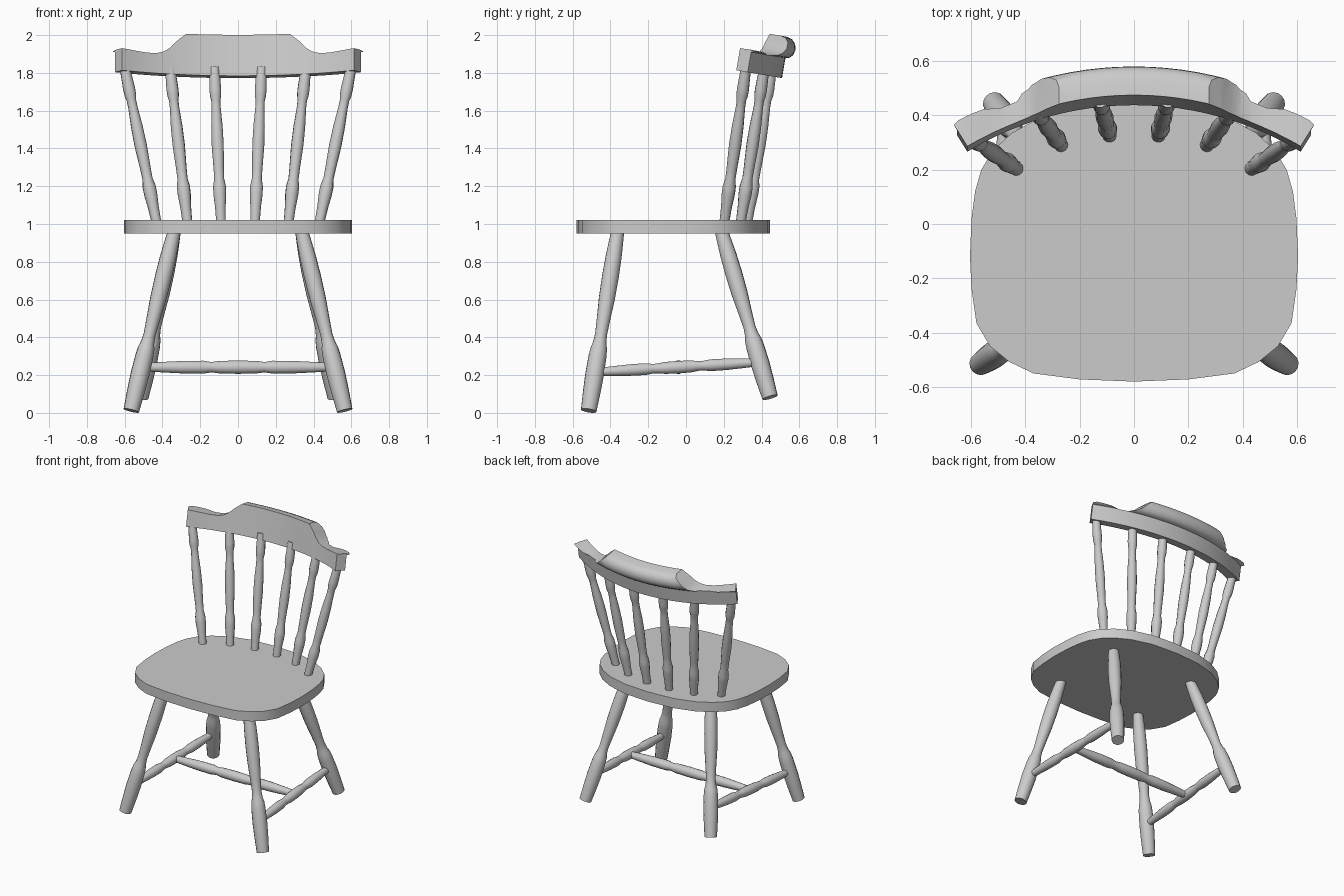
import bpy, bmesh, math
from mathutils import Vector

if "Cube" in bpy.data.objects:
    bpy.data.objects.remove(bpy.data.objects["Cube"])


def finish(name, bm, angle=40):
    bmesh.ops.recalc_face_normals(bm, faces=bm.faces)
    me = bpy.data.meshes.new(name)
    bm.to_mesh(me)
    bm.free()
    me.shade_smooth()
    me.set_sharp_from_angle(angle=math.radians(angle))
    ob = bpy.data.objects.new(name, me)
    bpy.context.collection.objects.link(ob)
    return ob


def loft(bm, rings):
    """Skin a list of closed rings and cap both ends."""
    rings = [[bm.verts.new(p) for p in r] for r in rings]
    n = len(rings[0])
    for a, b in zip(rings, rings[1:]):
        for i in range(n):
            j = (i + 1) % n
            bm.faces.new((a[i], a[j], b[j], b[i]))
    bm.faces.new(rings[0][::-1])
    bm.faces.new(rings[-1])


def turned(name, start, end, profile, sides=14):
    """Lathe-turned rod from start to end; profile is (fraction, radius)."""
    a, b = Vector(start), Vector(end)
    d = b - a
    q = d.to_track_quat('Z', 'Y')
    rings = []
    for t, r in profile:
        rings.append([a + d * t + q @ Vector((r * math.cos(k), r * math.sin(k), 0))
                      for k in (2 * math.pi * i / sides for i in range(sides))])
    bm = bmesh.new()
    loft(bm, rings)
    return finish(name, bm)


# seat: rounded outline, mirrored across x
half = [(0, -.58), (.2, -.572), (.37, -.55), (.46, -.507), (.53, -.45), (.58, -.365),
        (.598, -.24), (.604, -.12), (.598, .02), (.585, .12), (.562, .2), (.52, .27),
        (.45, .335), (.35, .39), (.2, .432), (0, .445)]
outline = half + [(-x, y) for x, y in half[-2:0:-1]]
bm = bmesh.new()
loft(bm, [[(x, y, z) for x, y in outline] for z in (.95, 1.022)])
finish("seat", bm)

# turned profiles
LEG = [(0, .042), (.1, .047), (.2, .05), (.3, .048), (.345, .044), (.375, .036), (.42, .032),
       (.5, .036), (.62, .043), (.74, .045), (.85, .043), (.94, .038), (1, .034)]
SPINDLE = [(0, .026), (.1, .029), (.18, .035), (.23, .035), (.28, .027), (.34, .028),
           (.5, .033), (.62, .031), (.74, .025), (.785, .025), (.82, .031), (.86, .032),
           (.94, .029), (1, .027)]
SIDE = [(0, .02), (.08, .025), (.2, .031), (.3, .032), (.345, .026), (.37, .026), (.42, .032),
        (.5, .034), (.58, .032), (.63, .026), (.655, .026), (.7, .032), (.8, .031),
        (.92, .025), (1, .02)]
CROSS = [(0, .023), (.1, .029), (.2, .034), (.31, .035), (.355, .028), (.4, .034), (.5, .036),
         (.6, .034), (.645, .028), (.69, .035), (.8, .034), (.9, .029), (1, .023)]

for s, side in ((-1, "left"), (1, "right")):
    # legs and side stretchers
    turned("front_leg_" + side, (s * .565, -.515, .012), (s * .335, -.36, .97), LEG)
    turned("back_leg_" + side, (s * .515, .445, .082), (s * .335, .185, .97), LEG)
    turned("side_stretcher_" + side, (s * .512, -.475, .216), (s * .476, .39, .268), SIDE)
    # back spindles
    for i, (x0, y0, x1, y1) in enumerate(((.09, .325, .125, .455), (.268, .29, .36, .415),
                                          (.432, .203, .6, .318))):
        turned(f"spindle_{side}_{i + 1}", (s * x0, y0, 1.01), (s * x1, y1, 1.83), SPINDLE, 12)

turned("cross_stretcher", (-.485, -.04, .242), (.485, -.04, .242), CROSS)

# crest rail: section (depth, height) with a rolled top, swept along an arc
section = [(0, 0), (.072, 0), (.072, .108), (.093, .113), (.11, .13), (.117, .16),
           (.11, .19), (.09, .211), (.06, .22), (0, .22)]
R, CY, N = 1.17, -.73, 24
rings = []
for i in range(N + 1):
    a = .552 * (2 * i / N - 1)
    rings.append([((R + d) * math.sin(a), CY + (R + d) * math.cos(a), h) for d, h in section])
bm = bmesh.new()
loft(bm, rings)
rail = finish("crest_rail", bm)

# cutter that shapes the shoulders and scooped roll ends
top = [(.8, .06), (.69, .095), (.675, .112), (.645, .12), (.6, .118), (.54, .112), (.48, .107),
       (.43, .108), (.39, .12), (.355, .145), (.325, .178), (.28, .216), (.27, .226)]
poly = [(-x, h) for x, h in top] + top[::-1] + [(.8, .4), (-.8, .4)]
bm = bmesh.new()
loft(bm, [[(x, y, h) for x, h in poly] for y in (0, 1)])
cutter = finish("rail_cutter", bm)
cutter.hide_render = True
mod = rail.modifiers.new("shoulders", 'BOOLEAN')
mod.operation, mod.solver, mod.object = 'DIFFERENCE', 'EXACT', cutter
bpy.context.view_layer.objects.active = rail
bpy.ops.object.modifier_apply(modifier=mod.name)
bpy.data.objects.remove(cutter)

# lean the rail backwards about its front lower corner
s, c = math.sin(.17), math.cos(.17)
for v in rail.data.vertices:
    u, h = v.co.y - .26, v.co.z
    v.co.y = .26 + u * c + h * s
    v.co.z = 1.815 - u * s + h * c
rail.data.shade_smooth()
rail.data.set_sharp_from_angle(angle=math.radians(35))
